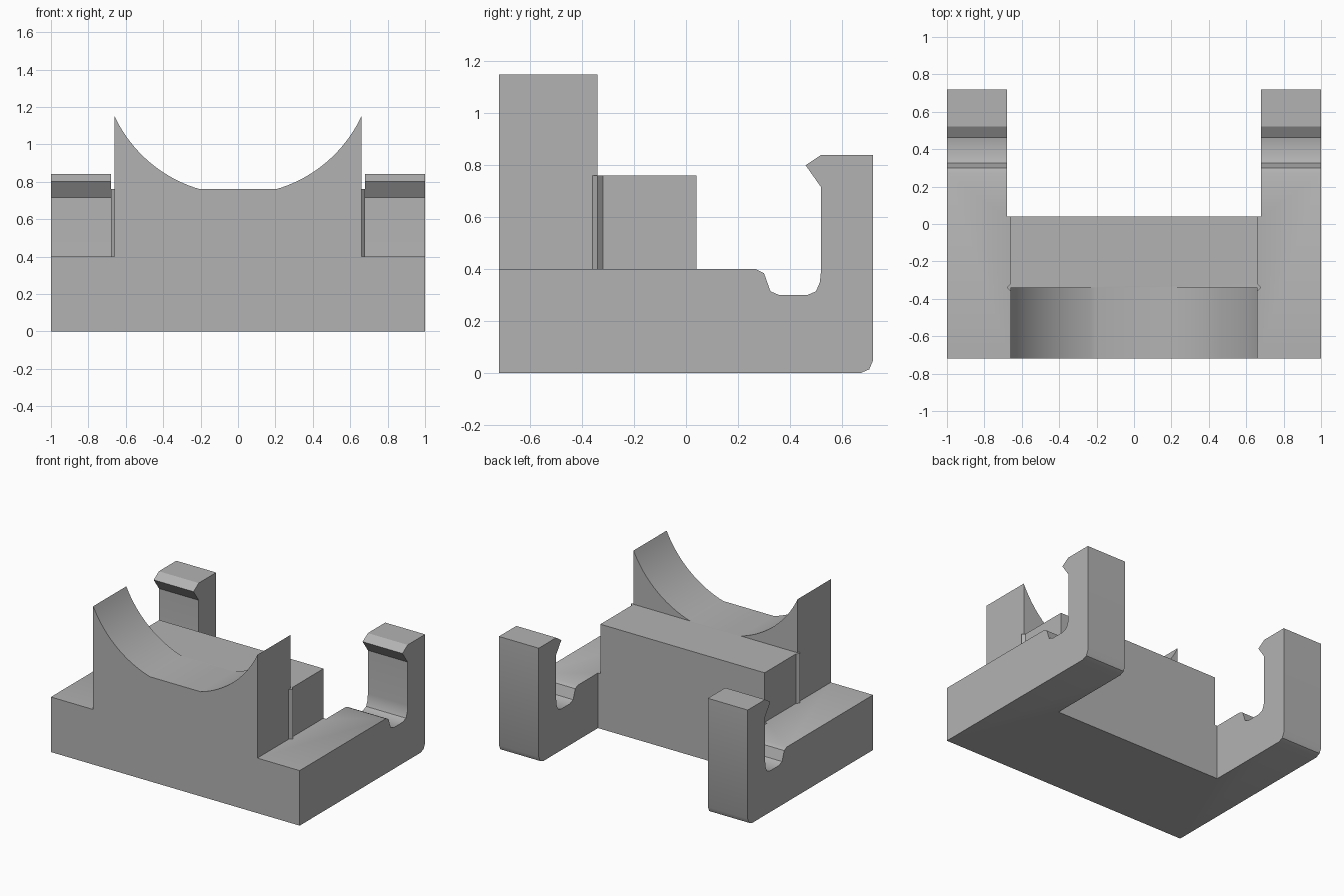
import bpy, bmesh, math
from mathutils import Vector

cube = bpy.data.objects.get("Cube")
if cube:
    bpy.data.objects.remove(cube, do_unlink=True)

grey = bpy.data.materials.new("plain grey")
grey.use_nodes = True
COLOUR = (0.45, 0.45, 0.45, 1)
grey.diffuse_color = COLOUR
grey.node_tree.nodes["Principled BSDF"].inputs["Base Color"].default_value = COLOUR


def prism(name, points, offset):
    """Extrude a closed planar outline along the offset vector."""
    bm = bmesh.new()
    face = bm.faces.new([bm.verts.new(p) for p in points])
    result = bmesh.ops.extrude_face_region(bm, geom=[face])
    moved = [v for v in result["geom"] if isinstance(v, bmesh.types.BMVert)]
    bmesh.ops.translate(bm, verts=moved, vec=Vector(offset))
    bmesh.ops.recalc_face_normals(bm, faces=bm.faces)
    mesh = bpy.data.meshes.new(name)
    bm.to_mesh(mesh)
    bm.free()
    mesh.materials.append(grey)
    obj = bpy.data.objects.new(name, mesh)
    bpy.context.collection.objects.link(obj)
    return obj


FRONT, BACK, CRADLE_BACK = -0.72, 0.04, -0.34
INNER, HALF, BASE_TOP, BLOCK_TOP = 0.66, 0.68, 0.4, 0.76

# Central block: wide foot with a slightly narrower raised part
block = [(-HALF, 0), (HALF, 0), (HALF, BASE_TOP), (INNER, BASE_TOP),
         (INNER, BLOCK_TOP), (-INNER, BLOCK_TOP), (-INNER, BASE_TOP), (-HALF, BASE_TOP)]
body = prism("clamp_body", [(x, FRONT, z) for x, z in block], (0, BACK - FRONT, 0))
parts = []

# Side rails ending in upright hooks
rail = [(FRONT, 0), (0.67, 0), (0.705, 0.015), (0.72, 0.05), (0.72, 0.84),
        (0.52, 0.84), (0.46, 0.8), (0.52, 0.715), (0.52, 0.4), (0.515, 0.35),
        (0.5, 0.315), (0.465, 0.3), (0.36, 0.3), (0.325, 0.315), (0.3, 0.385),
        (0.27, 0.4), (FRONT, 0.4)]

# Curved cradle horns, cut from a circle centred above the block
CENTRE_Z = 1.46
radius = math.hypot(INNER, CENTRE_Z - 1.15)
start = math.acos((CENTRE_Z - BLOCK_TOP) / radius)
end = math.asin(INNER / radius)
STEPS = 20
angles = [start + (end - start) * i / STEPS for i in range(STEPS + 1)]
horn = [(radius * math.sin(a), CENTRE_Z - radius * math.cos(a)) for a in angles]
horn.append((INNER, BLOCK_TOP))

# Small wedge ribs on the block's flanks
rib = [(INNER, -0.36), (HALF, CRADLE_BACK), (INNER, -0.32)]

for side, s in (("left", 1), ("right", -1)):
    parts.append(prism(side + "_hook_rail", [(s * HALF, y, z) for y, z in rail],
                       (s * (1 - HALF), 0, 0)))
    parts.append(prism(side + "_cradle_horn", [(s * x, FRONT, z) for x, z in horn],
                       (0, CRADLE_BACK - FRONT, 0)))
    parts.append(prism(side + "_rib", [(s * x, y, BASE_TOP) for x, y in rib],
                       (0, 0, BLOCK_TOP - BASE_TOP)))

# Fuse everything into one solid
bpy.context.view_layer.objects.active = body
for part in parts:
    mod = body.modifiers.new("fuse", "BOOLEAN")
    mod.operation = "UNION"
    mod.solver = "EXACT"
    mod.object = part
    bpy.ops.object.modifier_apply(modifier=mod.name)
    bpy.data.objects.remove(part, do_unlink=True)

# Merge coplanar faces, then smooth the curved surfaces
bm = bmesh.new()
bm.from_mesh(body.data)
bmesh.ops.remove_doubles(bm, verts=bm.verts, dist=0.0001)
bmesh.ops.dissolve_limit(bm, angle_limit=math.radians(0.5), verts=bm.verts, edges=bm.edges)
bm.to_mesh(body.data)
bm.free()
bpy.ops.object.select_all(action="DESELECT")
body.select_set(True)
bpy.ops.object.shade_smooth_by_angle(angle=math.radians(30))
